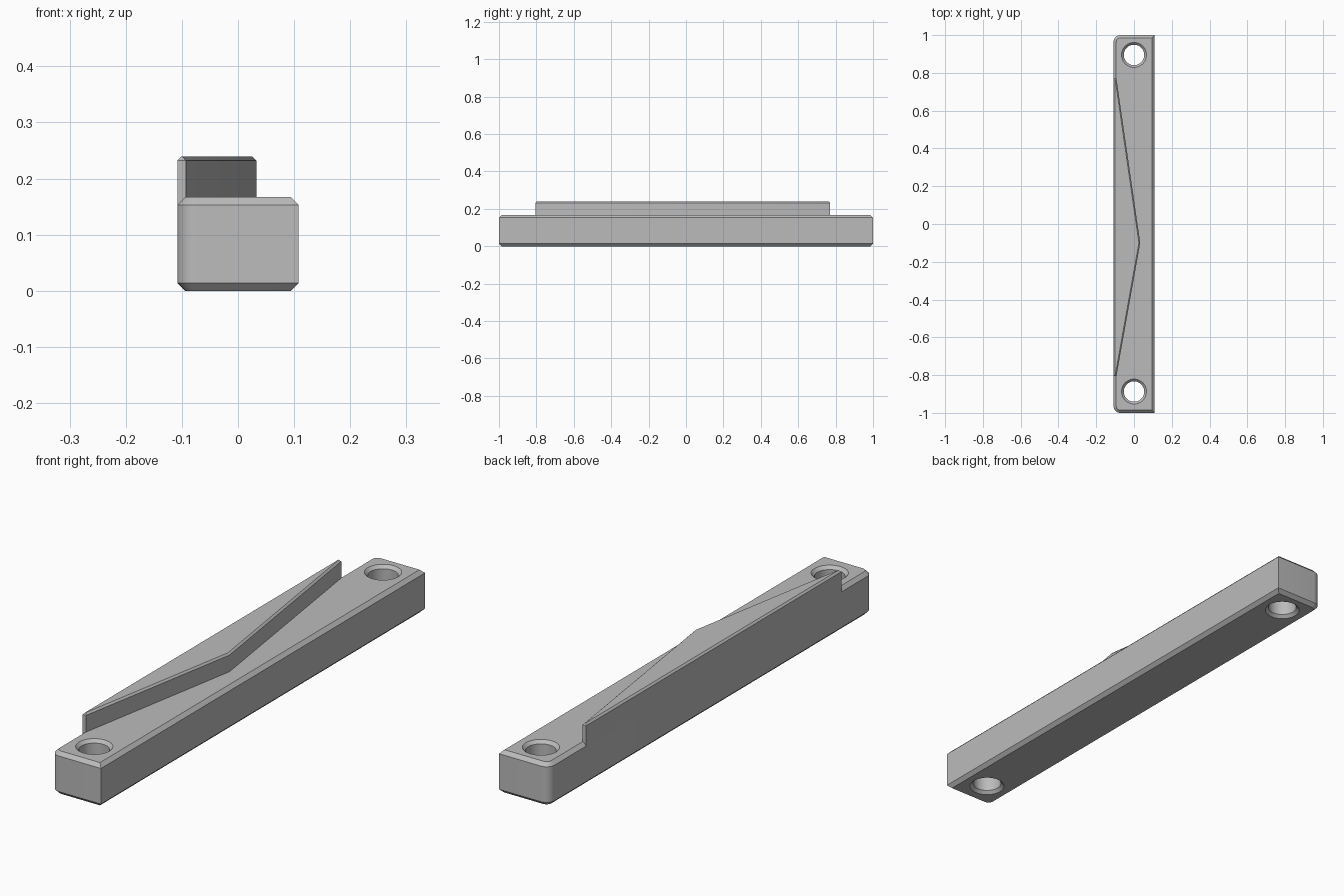
import bpy, bmesh
from math import sin, cos, pi, radians
from mathutils import Vector

if "Cube" in bpy.data.objects:
    bpy.data.objects.remove(bpy.data.objects["Cube"])

GREY = (0.5, 0.5, 0.5, 1)
grey = bpy.data.materials.new("plain grey")
grey.use_nodes = True
grey.diffuse_color = GREY
grey.node_tree.nodes["Principled BSDF"].inputs["Base Color"].default_value = GREY


def inset(points, d):
    """Shrink a convex counter-clockwise outline by d with mitred corners."""
    result = []
    for i, p in enumerate(points):
        a = (p - points[i - 1]).normalized()
        b = (points[(i + 1) % len(points)] - p).normalized()
        na, nb = Vector((-a.y, a.x)), Vector((-b.y, b.x))
        result.append(p + (na + nb) * d / (1 + na.dot(nb)))
    return result


def loft(name, outline, levels):
    """Stack insets of an outline at (height, inset) levels into a solid."""
    bm = bmesh.new()
    rings = [[bm.verts.new((p.x, p.y, z)) for p in inset(outline, d)] for z, d in levels]
    n = len(outline)
    for low, high in zip(rings, rings[1:]):
        for i in range(n):
            j = (i + 1) % n
            bm.faces.new((low[i], low[j], high[j], high[i]))
    bm.faces.new(rings[0][::-1])
    bm.faces.new(rings[-1])
    bmesh.ops.recalc_face_normals(bm, faces=bm.faces)
    mesh = bpy.data.meshes.new(name)
    bm.to_mesh(mesh)
    bm.free()
    mesh.materials.append(grey)
    obj = bpy.data.objects.new(name, mesh)
    bpy.context.collection.objects.link(obj)
    return obj


def arc(cx, cy, r, start, end, steps):
    angles = [radians(start + (end - start) * i / steps) for i in range(steps + 1)]
    return [Vector((cx + r * cos(a), cy + r * sin(a))) for a in angles]


def activate(obj):
    bpy.ops.object.select_all(action="DESELECT")
    obj.select_set(True)
    bpy.context.view_layer.objects.active = obj


# Chamfered bar, with rounded corners on its right side only
W, H, R, C = 0.108, 0.167, 0.035, 0.014
bar_outline = [Vector((W, -1)), Vector((W, 1))]
bar_outline += arc(R - W, 1 - R, R, 90, 180, 8)
bar_outline += arc(R - W, R - 1, R, 180, 270, 8)
bar = loft("bar", bar_outline, [(0, C), (C, 0), (H - C, 0), (H, C)])

# Countersunk screw holes through both ends
for y in (-0.887, 0.895):
    circle = arc(0, y, 0.054, 0, 360, 48)[:-1]
    cutter = loft("hole_cutter", circle,
                  [(-0.01, -0.022), (0.012, 0), (H - 0.012, 0), (H + 0.01, -0.022)])
    cutter.hide_render = True
    cut = bar.modifiers.new("screw_hole", "BOOLEAN")
    cut.operation = "DIFFERENCE"
    cut.solver = "EXACT"
    cut.object = cutter
    activate(bar)
    bpy.ops.object.modifier_apply(modifier=cut.name)
    bpy.data.objects.remove(cutter)

# Raised wedge, flush with the right side of the bar
wedge_outline = [Vector(p) for p in (
    (-W, -0.805), (-0.093, -0.805), (0.033, -0.1), (-0.093, 0.77), (-W, 0.77))]
wedge = loft("wedge_ridge", wedge_outline, [(H - C, 0), (0.232, 0), (0.239, 0.007)])

# Smooth round surfaces, crisp chamfers
for obj in (bar, wedge):
    activate(obj)
    bpy.ops.object.shade_smooth_by_angle(angle=radians(25))
